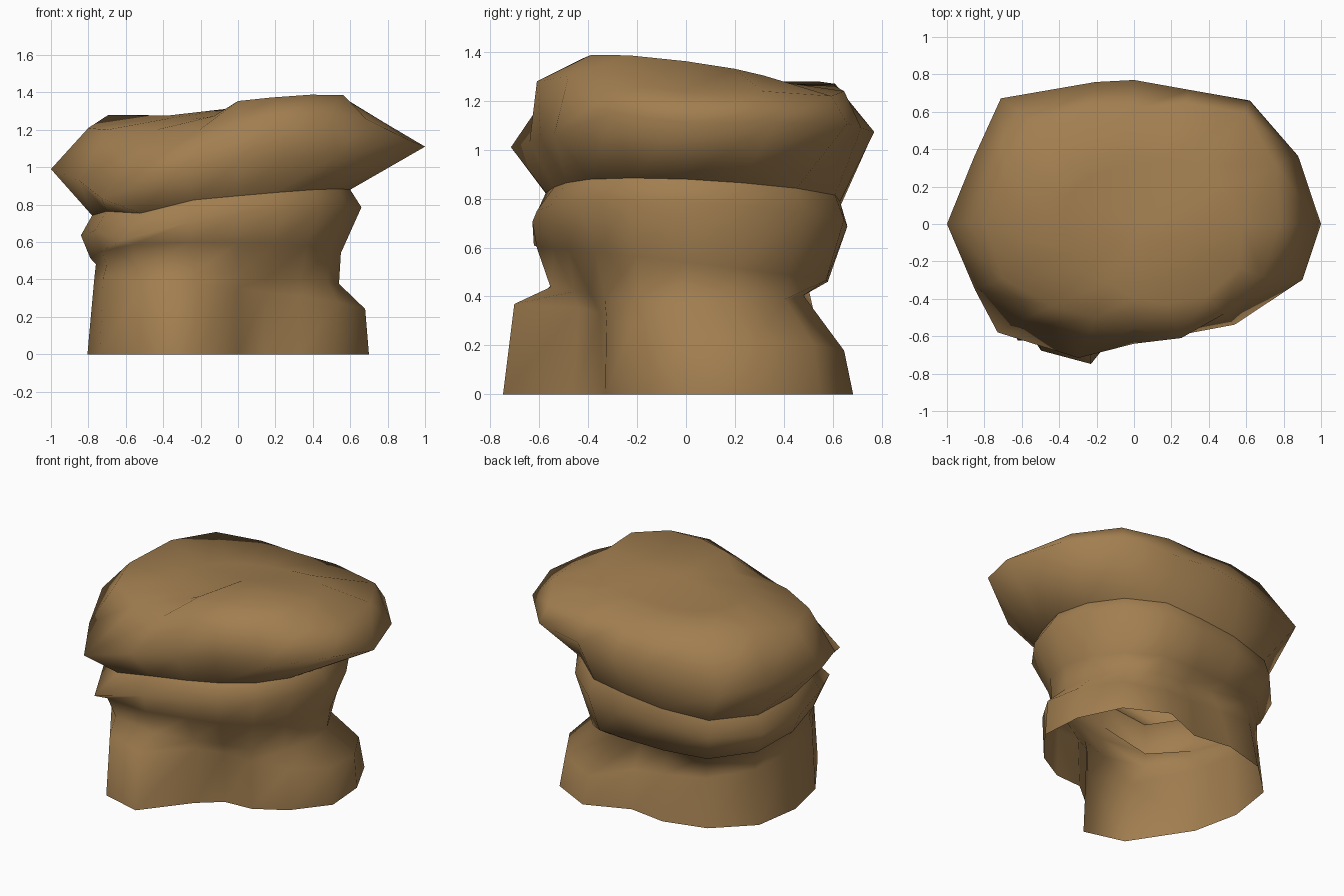
import bpy, bmesh, math

rock = bpy.data.materials.new("brown_rock")
rock.diffuse_color = (0.36, 0.21, 0.08, 1)


def ring(bm, z, tilt_x, tilt_y, radii, shift={}):
    """Tilted irregular ring: one radius per equal angle step, from +x counter-clockwise.
    shift moves single corners by (dx, dy, dz)."""
    verts = []
    for i, r in enumerate(radii):
        a = 2 * math.pi * i / len(radii)
        x, y = r * math.cos(a), r * math.sin(a)
        dx, dy, dz = shift.get(i, (0, 0, 0))
        verts.append(bm.verts.new((x + dx, y + dy, max(0, z + tilt_x * x + tilt_y * y + dz))))
    return verts


def loft(name, rings, peak=None):
    bm = bmesh.new()
    loops = [ring(bm, *r) for r in rings]
    n = len(loops[0])
    for lo, hi in zip(loops, loops[1:]):
        for i in range(n):
            j = (i + 1) % n
            bm.faces.new((lo[i], lo[j], hi[j], hi[i]))
    if peak:
        tip = bm.verts.new(peak)
        for i in range(n):
            bm.faces.new((loops[-1][i], loops[-1][(i + 1) % n], tip))
    for f in bm.faces:
        f.smooth = True
    me = bpy.data.meshes.new(name)
    bm.to_mesh(me)
    bm.free()
    me.materials.append(rock)
    ob = bpy.data.objects.new(name, me)
    bpy.context.collection.objects.link(ob)
    return ob


# Seam where the cap meets the pillar
seam = (0.82, 0.10, -0.05,
        [.60, .61, .64, .66, .63, .68, .79, .81, .78, .76, .74, .62, .54, .53, .56, .58],
        {10: (0, 0, -.04)})

# Pillar: open foot with bulging lobes, waist, then a bulging collar
loft("rock_pillar", [
    (0.00, 0, 0,
     [.70, .735, .775, .74, .57, .655, .75, .82, .805, .80, .83, .81, .46, .37, .467, .57],
     {10: (.09, -.09, 0), 11: (.08, 0, 0)}),
    (0.31, -0.10, -0.10,
     [.68, .72, .74, .70, .54, .58, .70, .78, .77, .78, .80, .76, .44, .38, .46, .58],
     {10: (.06, -.06, -.04), 11: (.06, 0, -.04), 3: (0, 0, -.04)}),
    (0.42, -0.08, 0,
     [.54, .55, .57, .52, .46, .51, .70, .78, .76, .76, .75, .60, .46, .42, .47, .52]),
    (0.53, 0.02, -0.12,
     [.55, .57, .60, .62, .58, .62, .74, .80, .79, .79, .80, .66, .54, .52, .52, .53]),
    (0.72, 0.10, -0.05,
     [.66, .67, .68, .70, .66, .70, .82, .87, .84, .83, .88, .68, .61, .60, .62, .63],
     {10: (0, 0, -.08), 11: (0, 0, -.02)}),
    seam,
])

# Overhanging cap: undercut, widest rim, shoulder, sloping top
loft("rock_cap", [
    seam,
    (1.05, 0.06, 0.03,
     [1.0, .95, .905, .776, .77, .80, .95, .927, 1.0, .92, .89, .775, .64, .642, .761, .91],
     {2: (-.02, .02, 0), 5: (.1, .02, 0), 6: (-.04, 0, -.05), 7: (0, 0, -.03),
      9: (0, 0, -.06), 10: (-.10, .05, -.16), 15: (.06, .05, .06)}),
    (1.24, 0, 0,
     [.78, .82, .84, .70, .61, .66, .76, .75, .80, .76, .62, .54, .56, .66, .68, .74],
     {2: (0, 0, -.02), 4: (0, 0, .02), 5: (0, 0, .03), 6: (0, 0, .04), 7: (0, 0, .04),
      8: (0, 0, -.03), 9: (0, 0, -.04), 10: (0, 0, -.04), 11: (0, 0, -.04),
      13: (0, 0, .04), 14: (0, 0, .06), 15: (0, 0, .02)}),
    (1.31, 0.09, -0.11,
     [.58, .52, .45, .36, .32, .32, .35, .38, .38, .38, .36, .34, .40, .46, .55, .61],
     {9: (0, 0, -.03), 10: (0, 0, -.06), 11: (0, 0, -.06)}),
], peak=(0.05, 0, 1.325))
